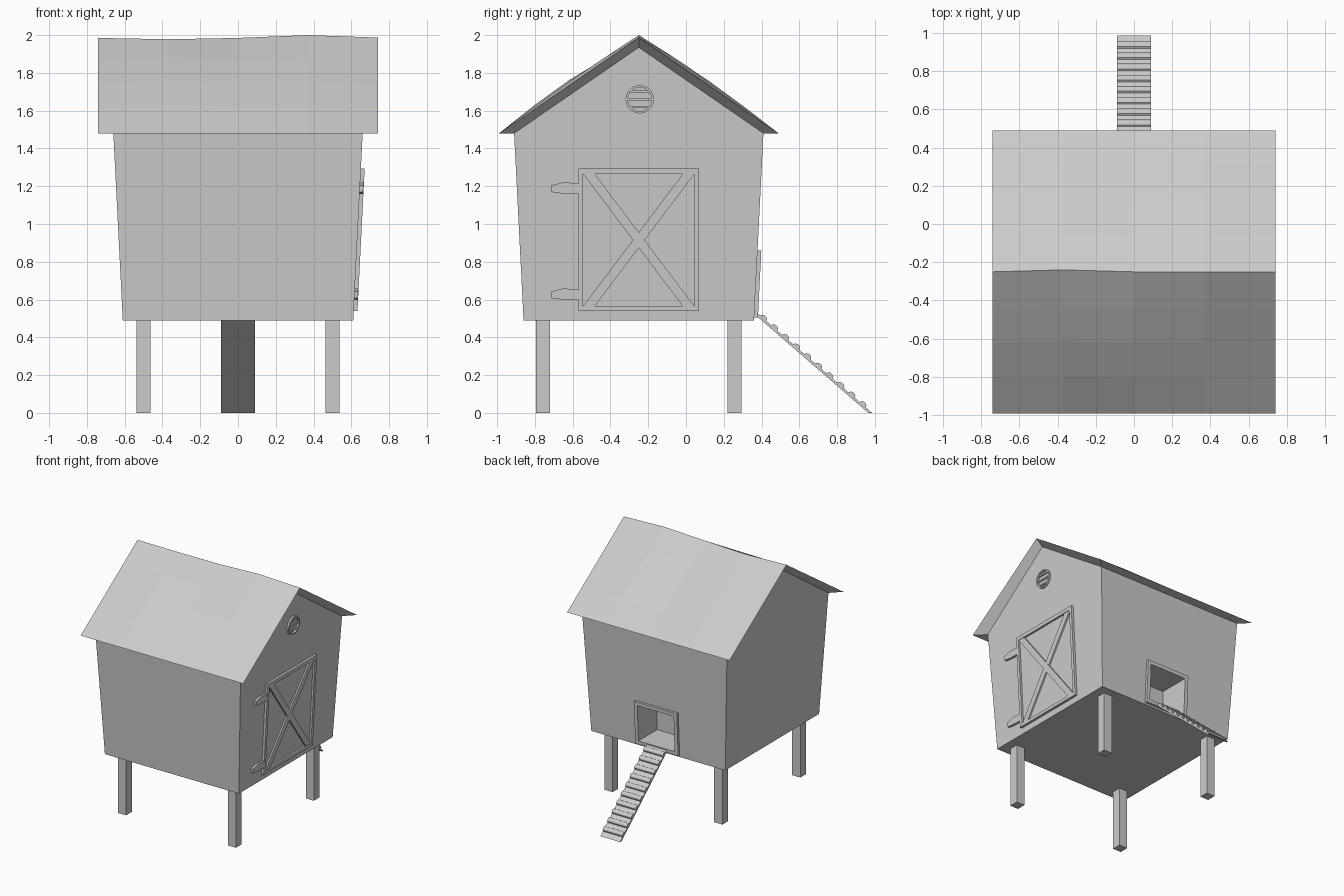
import bpy, bmesh, math
from mathutils import Vector

if "Cube" in bpy.data.objects:
    bpy.data.objects.remove(bpy.data.objects["Cube"])

CY, ZB, ZT, LEAN = -0.25, 0.49, 1.48, 0.0505   # centre y, floor, eaves, wall lean


def half(z):
    """Half width of the flared coop at height z."""
    return 0.61 + (z - ZB) * LEAN


def finish(name, bm):
    bmesh.ops.remove_doubles(bm, verts=bm.verts, dist=1e-5)
    bmesh.ops.recalc_face_normals(bm, faces=bm.faces)
    me = bpy.data.meshes.new(name)
    bm.to_mesh(me)
    bm.free()
    ob = bpy.data.objects.new(name, me)
    bpy.context.collection.objects.link(ob)
    return ob


def prisms(name, polys, place, d0, d1):
    """Extrude 2D polygons from depth d0 to d1 on a surface given by place."""
    bm = bmesh.new()
    for p in polys:
        lo = [bm.verts.new(place(u, z, d0)) for u, z in p]
        hi = [bm.verts.new(place(u, z, d1)) for u, z in p]
        bm.faces.new(lo[::-1])
        bm.faces.new(hi)
        for i in range(len(p)):
            j = (i + 1) % len(p)
            bm.faces.new((lo[i], lo[j], hi[j], hi[i]))
    return finish(name, bm)


def right_wall(u, z, d):
    return (half(z) + d, u, z)


def back_wall(u, z, d):
    return (u, CY + half(z) + d, z)


def side_profile(u, z, d):
    return (d, u, z)


def rect(a, b, c, d):
    return [(a, b), (c, b), (c, d), (a, d)]


def ring(outer, inner):
    n = len(outer)
    return [[outer[i], outer[(i + 1) % n], inner[(i + 1) % n], inner[i]] for i in range(n)]


# Coop body with gable ends and a recessed pop hole in the back wall
bm = bmesh.new()
def face(pts):
    return bm.faces.new([bm.verts.new(p) for p in pts])
def corner(sx, sy, z):
    return (sx * half(z), CY + sy * half(z), z)
APEX = 1.935
for s in (-1, 1):
    face([corner(s, -1, ZB), corner(s, 1, ZB), corner(s, 1, ZT),
          (s * half(APEX), CY, APEX), corner(s, -1, ZT)])
face([corner(-1, -1, ZB), corner(1, -1, ZB), corner(1, -1, ZT), corner(-1, -1, ZT)])
face([corner(-1, -1, ZB), corner(-1, 1, ZB), corner(1, 1, ZB), corner(1, -1, ZB)])
wall = [corner(-1, 1, ZB), corner(1, 1, ZB), corner(1, 1, ZT), corner(-1, 1, ZT)]
HOLE = rect(-0.165, 0.535, 0.165, 0.83)
hole = [back_wall(u, z, 0) for u, z in HOLE]
deep = [(u, 0.14, z) for u, z in HOLE]
for i in range(4):
    j = (i + 1) % 4
    face([wall[i], wall[j], hole[j], hole[i]])
    face([hole[i], hole[j], deep[j], deep[i]])
face(deep)
finish("coop_body", bm)

# Slightly sagging roof, with soffits tapering back to the walls
bm = bmesh.new()
RIDGE = [1.985, 1.978, 1.985, 2.0, 1.987]
BULGE = {-1: [0, 0.035, 0.02, 0.012, 0], 1: [0, 0.01, 0.0, 0.018, 0]}
for s in (-1, 1):
    g = []
    for i in range(5):
        x = -0.74 + 0.37 * i
        col = []
        for k in range(5):
            t = k / 4
            y = CY + s * 0.74 * (1 - t) + (0.01 * t if i == 1 else 0)
            z = ZT + (RIDGE[i] - ZT) * t + BULGE[s][i] * math.sin(math.pi * t)
            col.append(bm.verts.new((x, y, z)))
        g.append(col)
    for i in range(4):
        for k in range(4):
            bm.faces.new((g[i][k], g[i + 1][k], g[i + 1][k + 1], g[i][k + 1]))
    inner = [bm.verts.new(corner(e, s, ZT)) for e in (-1, 1)]
    bm.faces.new([c[0] for c in g] + inner[::-1])
    for e, col, w in ((-1, g[0], inner[0]), (1, g[4], inner[1])):
        bm.faces.new(col + [bm.verts.new((e * half(APEX), CY, APEX)), w])
finish("roof", bm)

# Legs
for n, x in (("left", -0.5), ("right", 0.5)):
    for m, y in (("front", -0.757), ("back", 0.257)):
        prisms(f"{m}_{n}_leg", [rect(y - 0.037, 0, y + 0.037, ZB)],
               side_profile, x - 0.037, x + 0.037)

# Door: panel, frame, cross braces, strap hinges
A, B, C, D = -0.545, 0.565, 0.045, 1.265
prisms("door_panel", [rect(A, B, C, D)], right_wall, 0, 0.004)
prisms("door_frame", ring(rect(-0.57, 0.54, 0.07, 1.295), rect(A, B, C, D)), right_wall, 0, 0.02)
W = 0.062
prisms("door_brace_a", [[(A, D), (A + W, D), (C, B), (C - W, B)]], right_wall, 0, 0.017)
prisms("door_brace_b", [[(A, B), (A + W, B), (C, D), (C - W, D)]], right_wall, 0, 0.016)
prisms("door_hinges", [[(-0.57, h - 0.028), (-0.57, h + 0.028), (-0.65, h + 0.034),
                        (-0.712, h + 0.018), (-0.712, h - 0.018), (-0.65, h - 0.026)]
                       for h in (1.187, 0.625)], right_wall, 0, 0.018)

# Round gable vent
def circle(r, n=20):
    return [(CY + 0.005 + r * math.cos(2 * math.pi * i / n),
             1.66 + r * math.sin(2 * math.pi * i / n)) for i in range(n)]
prisms("vent_ring", ring(circle(0.075), circle(0.063)), right_wall, 0, 0.015)
prisms("vent_slats", [rect(CY + 0.005 - w, z - 0.006, CY + 0.005 + w, z + 0.006)
                      for z, w in ((1.70, 0.049), (1.66, 0.063), (1.62, 0.049))],
       right_wall, 0, 0.01)

# Pop hole frame
prisms("pop_hole_frame", ring(rect(-0.195, 0.505, 0.195, 0.86), HOLE), back_wall, 0, 0.02)

# Ramp board and rounded treads
top, foot = Vector((0.375, 0.53)), Vector((0.985, 0.0))
along = (foot - top).normalized()
up = Vector((-along.y, along.x))
if up.y < 0:
    up = -up
prisms("ramp_board", [[top, foot, foot - Vector((0.02, 0)), top - up * 0.014]],
       side_profile, -0.09, 0.09)
treads = []
for i in range(10):
    c = top + along * (0.045 + 0.0775 * i)
    treads.append([c + along * (0.022 * math.cos(a)) + up * (0.017 * math.sin(a))
                   for a in (math.pi * k / 5 for k in range(6))])
prisms("ramp_treads", treads, side_profile, -0.09, 0.09)
